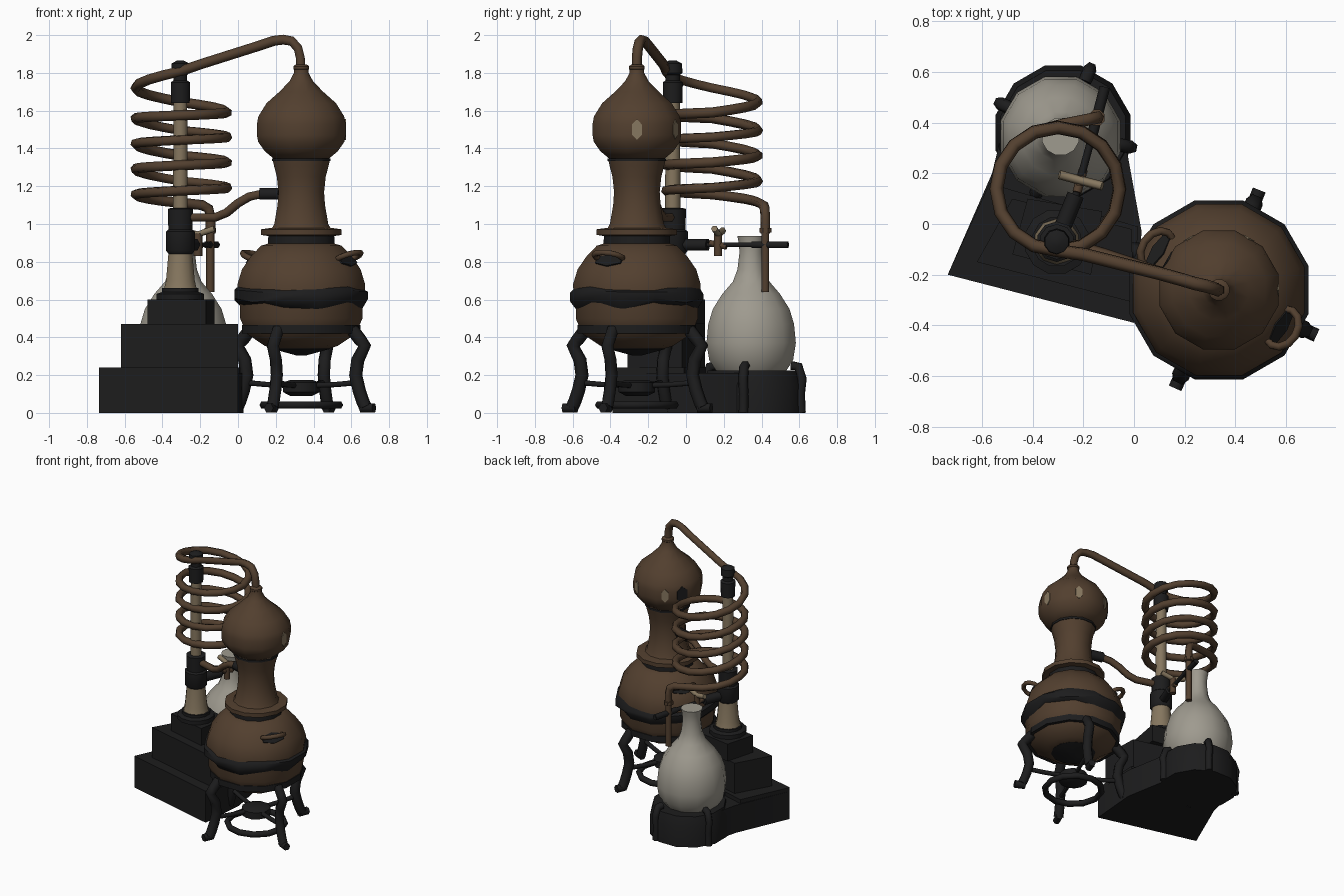
import bpy, bmesh, math, random
from mathutils import Vector

if "Cube" in bpy.data.objects:
    bpy.data.objects.remove(bpy.data.objects["Cube"])
random.seed(4)

def material(name, col):
    m = bpy.data.materials.new(name)
    m.diffuse_color = (*col, 1)
    m.use_nodes = True
    m.node_tree.nodes["Principled BSDF"].inputs["Base Color"].default_value = m.diffuse_color
    return m

COPPER = material("aged copper", (.085, .05, .028))
IRON = material("black iron", (.012, .012, .0125))
BONE = material("pale brass", (.24, .185, .115))
GLASS = material("grey stoneware", (.345, .325, .275))

def finish(ob, angle=42):
    bpy.ops.object.select_all(action='DESELECT')
    ob.select_set(True)
    bpy.context.view_layer.objects.active = ob
    bpy.ops.object.shade_smooth_by_angle(angle=math.radians(angle))
    return ob

def add_mesh(name, bm, mats, angle=42):
    bmesh.ops.recalc_face_normals(bm, faces=bm.faces[:])
    me = bpy.data.meshes.new(name)
    bm.to_mesh(me)
    bm.free()
    for m in mats:
        me.materials.append(m)
    ob = bpy.data.objects.new(name, me)
    bpy.context.collection.objects.link(ob)
    return finish(ob, angle)

def lathe(name, centre, profile, mat, sides=12, jitter=0):
    """Revolve (radius, z) points about a vertical axis, with capped ends."""
    bm = bmesh.new()
    rings = []
    for r, z in profile:
        ring = []
        for i in range(sides):
            a = 2 * math.pi * (i + .5) / sides
            dz = random.uniform(-jitter, jitter)
            ring.append(bm.verts.new((centre[0] + r * math.cos(a), centre[1] + r * math.sin(a), z + dz)))
        rings.append(ring)
    for a, b in zip(rings, rings[1:]):
        for i in range(sides):
            j = (i + 1) % sides
            bm.faces.new((a[i], a[j], b[j], b[i]))
    bm.faces.new(rings[0])
    bm.faces.new(rings[-1])
    return add_mesh(name, bm, [mat])

def tube(name, pts, r, mat, closed=False, res=1):
    """Sweep a round section along a path and turn it into a mesh."""
    cu = bpy.data.curves.new(name, 'CURVE')
    cu.dimensions = '3D'
    cu.bevel_depth = r
    cu.bevel_resolution = res
    cu.use_fill_caps = True
    sp = cu.splines.new('POLY')
    sp.points.add(len(pts) - 1)
    for p, q in zip(sp.points, pts):
        p.co = (*q, 1)
    sp.use_cyclic_u = closed
    cu.materials.append(mat)
    ob = bpy.data.objects.new(name, cu)
    bpy.context.collection.objects.link(ob)
    bpy.ops.object.select_all(action='DESELECT')
    ob.select_set(True)
    bpy.context.view_layer.objects.active = ob
    bpy.ops.object.convert(target='MESH')
    return finish(bpy.context.object, 65)

def prism(name, poly, z0, z1, mat):
    bm = bmesh.new()
    lo = [bm.verts.new((x, y, z0)) for x, y in poly]
    hi = [bm.verts.new((x, y, z1)) for x, y in poly]
    bm.faces.new(lo)
    bm.faces.new(hi)
    for i in range(len(poly)):
        j = (i + 1) % len(poly)
        bm.faces.new((lo[i], lo[j], hi[j], hi[i]))
    return add_mesh(name, bm, [mat], 20)

def plate(name, pos, normal, w, h, mat):
    """Thin six-sided patch lying on a surface."""
    bpy.ops.mesh.primitive_cylinder_add(vertices=6, radius=1, depth=.008, location=pos)
    ob = bpy.context.object
    ob.name = name
    ob.scale = (w, h, 1)
    ob.rotation_euler = Vector(normal).to_track_quat('Z', 'Y').to_euler()
    ob.data.materials.append(mat)

def polar(c, deg, r, z):
    a = math.radians(deg)
    return (c[0] + r * math.cos(a), c[1] + r * math.sin(a), z)

POT, COL, FLASK, COIL = (.335, -.26), (-.305, -.07), (-.29, .345), (-.3, .138)

# Boiling pot, neck and onion head
lathe("pot_belly", POT, [(.15, .34), (.2, .355), (.3, .42), (.335, .5), (.335, .56), (.345, .6), (.35, .68),
                         (.325, .76), (.275, .83), (.22, .885), (.17, .9)], COPPER)
lathe("pot_underside", POT, [(.03, .305), (.155, .338), (.15, .345)], IRON)
lathe("pot_band", POT, [(.33, .56), (.366, .595), (.366, .64), (.335, .67)], IRON, jitter=.016)
lathe("neck_collar", POT, [(.185, .86), (.18, .945)], IRON)
lathe("neck_flange", POT, [(.17, .935), (.22, .942), (.22, .972), (.16, .98)], COPPER)
lathe("neck", POT, [(.165, .97), (.148, 1.0), (.13, 1.1), (.125, 1.17), (.134, 1.25), (.15, 1.31), (.157, 1.34)], COPPER)
lathe("neck_seam", POT, [(.16, 1.333), (.16, 1.348)], IRON)
lathe("head", POT, [(.15, 1.345), (.2, 1.385), (.236, 1.435), (.243, 1.47), (.243, 1.53), (.235, 1.57), (.19, 1.64),
                    (.12, 1.7), (.065, 1.755), (.04, 1.8), (.04, 1.83)], COPPER)
lathe("head_collar", POT, [(.03, 1.81), (.043, 1.82), (.043, 1.835), (.03, 1.845)], COPPER)
for deg, mat, w, h in ((0, BONE, .03, .055), (60, BONE, .028, .05), (120, BONE, .028, .05), (150, IRON, .045, .06)):
    a = math.radians(deg)
    plate("head_patch", polar(POT, deg, .234, 1.5), (math.cos(a), math.sin(a), 0), w, h, mat)

# Ring handles on the shoulders, tilted up and outward
for deg in (147, -31):
    a = math.radians(deg)
    out = Vector((math.cos(a), math.sin(a), .4)).normalized()
    side = Vector((-math.sin(a), math.cos(a), 0))
    c = Vector(polar(POT, deg, .29, .825))
    tube("pot_handle", [c + .066 * out * math.cos(t) + .08 * side * math.sin(t)
                        for t in [i * math.pi / 6 for i in range(12)]], .016, COPPER, True)
    plate("handle_mount", polar(POT, deg, .285, .808), (math.cos(a), math.sin(a), .8), .09, .04, IRON)

# Four-legged iron stand with ring and burner
lathe("stand_ring", POT, [(.28, .42), (.325, .42), (.325, .465), (.28, .465)], IRON)
for deg in (-25, 68, 155, 246):
    path = [(.3, .44), (.345, .385), (.37, .355), (.33, .28), (.318, .2), (.338, .12), (.36, .06), (.375, .03)]
    tube("stand_leg", [polar(POT, deg, r, z) for r, z in path], .035, IRON)
    tube("stand_foot", [polar(POT, deg, .35, .026), polar(POT, deg, .425, .026)], .027, IRON)
    tube("burner_arm", [polar(POT, deg, .05, .145), polar(POT, deg, .2, .15), polar(POT, deg, .32, .16)], .016, IRON)
tube("lower_ring", [polar(POT, i * 30, .2, .042) for i in range(12)], .022, IRON, True)
lathe("burner", POT, [(.06, .09), (.1, .11), (.1, .16), (.06, .175)], IRON)

# Stepped base under the column
prism("base_tail", [(-.735, -.2), (0, -.39), (.03, -.03), (-.03, .3), (-.15, .55), (-.5, .45), (-.56, .2)], 0, .21, IRON)
prism("base_front", [(-.735, -.2), (0, -.39), (.015, -.01), (-.57, .16)], 0, .24, IRON)
prism("base_step_2", [(-.62, -.15), (0, -.31), (-.01, -.02), (-.48, .1)], .24, .47, IRON)
prism("base_step_3", [(-.48, -.12), (-.17, -.2), (-.125, .05), (-.42, .1)], .47, .6, IRON)
lathe("base_cap", COL, [(.13, .6), (.13, .63), (.1, .64), (.1, .66)], IRON)

# Flask pedestal, clamps and flask
lathe("pedestal", (-.28, .36), [(.275, 0), (.275, .15), (.255, .225)], IRON)
for deg in (-12, 67, 155, 246):
    tube("pedestal_clamp", [polar((-.28, .36), deg, r, z) for r, z in
                            ((.27, .0), (.265, .1), (.275, .18), (.255, .245), (.22, .25))], .026, IRON)
lathe("flask", FLASK, [(.19, .22), (.23, .28), (.245, .37), (.235, .47), (.21, .55), (.158, .63), (.1, .695), (.075, .76),
                       (.064, .85), (.068, .9), (.076, .937)], GLASS)

# Column with iron fittings
lathe("column_foot", COL, [(.09, .66), (.08, .7), (.066, .85)], BONE, 10)
lathe("column", COL, [(.042, .84), (.037, 1.82)], BONE, 10)
lathe("lower_fitting", COL, [(.065, .84), (.08, .86), (.08, .96), (.067, .97), (.07, 1.08), (.05, 1.085)], IRON, 10)
lathe("upper_fitting", COL, [(.052, 1.64), (.053, 1.75), (.038, 1.76), (.038, 1.79), (.052, 1.8), (.048, 1.85), (.02, 1.865)], IRON, 10)

# Swan neck pipe and condenser coil in one run
keys = [1.81, 1.72, 1.645, 1.59, 1.575]
for turn in range(4):
    keys += [z - .134 * turn for z in (1.56, 1.495, 1.46, 1.445)]
keys[17:] = [1.157, 1.11]
pipe = [(.332, -.26, 1.82), (.33, -.26, 1.88), (.318, -.255, 1.93), (.285, -.245, 1.968), (.24, -.235, 1.976),
        (.19, -.22, 1.97), (.1, -.195, 1.94), (-.2, -.12, 1.845)]
for i in range(18 * 4):
    q, f = divmod(i / 4, 1)
    z = keys[int(q)] * (1 - f) + keys[int(q) + 1] * f
    pipe.append(polar(COIL, -90 - 90 * i / 4, .243, z))
pipe += [(-.28, .392, 1.11), (-.19, .41, 1.1), (-.155, .417, 1.08), (-.145, .42, 1.03), (-.145, .42, .95)]
tube("condenser_coil", pipe, .027, COPPER)
tube("outlet_spout", [(-.147, .42, .98), (-.147, .42, .64)], .023, COPPER)
lathe("outlet_collar", (-.147, .42), [(.034, .955), (.034, .98)], COPPER, 8)

# Spout support arm with tap
tube("tap_body", [(-.285, -.02, .89), (-.23, .115, .89)], .034, IRON)
tube("support_arm", [(-.23, .11, .89), (-.112, .54, .89)], .015, IRON)
tube("spout_clamp", [(-.165, .35, .89), (-.115, .54, .89)], .021, IRON)
tube("tap_stem", [(-.212, .17, .83), (-.212, .17, .95)], .024, COPPER)
tube("tap_handle", [(-.295, .195, .965), (-.212, .172, .945), (-.125, .15, .975)], .018, BONE)
tube("tap_cross", [(-.225, .125, .9), (-.2, .215, .88)], .018, COPPER)

# Side pipe between neck and column
tube("side_fitting", [(.22, -.225, 1.16), (.12, -.197, 1.16)], .036, IRON)
tube("side_pipe", [(.13, -.2, 1.16), (.06, -.18, 1.145), (0, -.16, 1.11), (-.06, -.14, 1.06),
                   (-.12, -.12, 1.035), (-.26, -.08, 1.035)], .025, COPPER)
